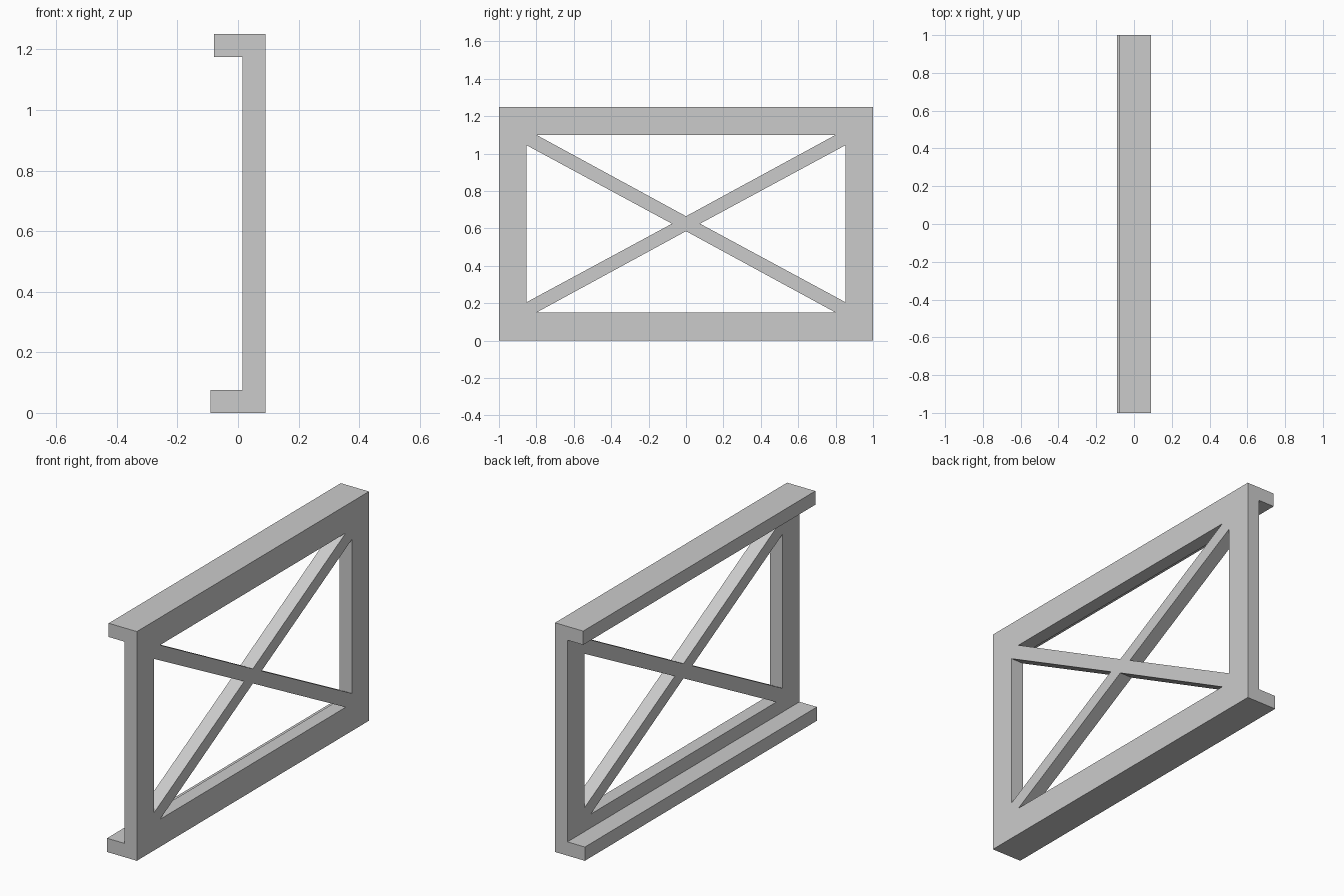
import bpy
import bmesh

if "Cube" in bpy.data.objects:
    bpy.data.objects.remove(bpy.data.objects["Cube"], do_unlink=True)

# Plain grey finish
grey = bpy.data.materials.new("plain grey")
grey.use_nodes = True
colour = (0.6, 0.6, 0.6, 1)
grey.diffuse_color = colour
grey.node_tree.nodes["Principled BSDF"].inputs["Base Color"].default_value = colour


def prism(name, points, offset):
    """Extrude a flat outline of 3D points along an offset into a solid."""
    bm = bmesh.new()
    face = bm.faces.new([bm.verts.new(p) for p in points])
    out = bmesh.ops.extrude_face_region(bm, geom=[face])["geom"]
    verts = [v for v in out if isinstance(v, bmesh.types.BMVert)]
    bmesh.ops.translate(bm, verts=verts, vec=offset)
    bmesh.ops.recalc_face_normals(bm, faces=bm.faces)
    mesh = bpy.data.meshes.new(name)
    bm.to_mesh(mesh)
    bm.free()
    mesh.materials.append(grey)
    obj = bpy.data.objects.new(name, mesh)
    bpy.context.collection.objects.link(obj)
    return obj


# Channel section: upright web with a lower and a slightly shorter upper flange
half_len, height, mid = 1.0, 1.25, 0.625
web_back, web_front, lip = 0.015, 0.09, 0.075
section = [(-0.09, 0), (web_front, 0), (web_front, height), (-0.08, height),
           (-0.08, height - lip), (web_back, height - lip),
           (web_back, lip), (-0.09, lip)]
frame = prism("braced_frame", [(x, -half_len, z) for x, z in section],
              (0, 2 * half_len, 0))

# Four triangular windows leave the border and the crossed braces
for s in (-1, 1):
    level = [(-0.8, mid + s * 0.475), (0.8, mid + s * 0.475), (0, mid + s * 0.04)]
    upright = [(s * 0.853, mid - 0.42), (s * 0.853, mid + 0.42), (s * 0.075, mid)]
    for outline in (level, upright):
        cutter = prism("window_cutter", [(-0.05, y, z) for y, z in outline],
                       (0.2, 0, 0))
        cutter.hide_render = True
        cutter.hide_set(True)
        cut = frame.modifiers.new("window", 'BOOLEAN')
        cut.operation = 'DIFFERENCE'
        cut.solver = 'EXACT'
        cut.object = cutter

# Apply the cuts and remove the cutters
bpy.context.view_layer.update()
graph = bpy.context.evaluated_depsgraph_get()
finished = bpy.data.meshes.new_from_object(frame.evaluated_get(graph))
frame.modifiers.clear()
frame.data = finished
for obj in [o for o in bpy.data.objects if o.name.startswith("window_cutter")]:
    bpy.data.objects.remove(obj, do_unlink=True)
